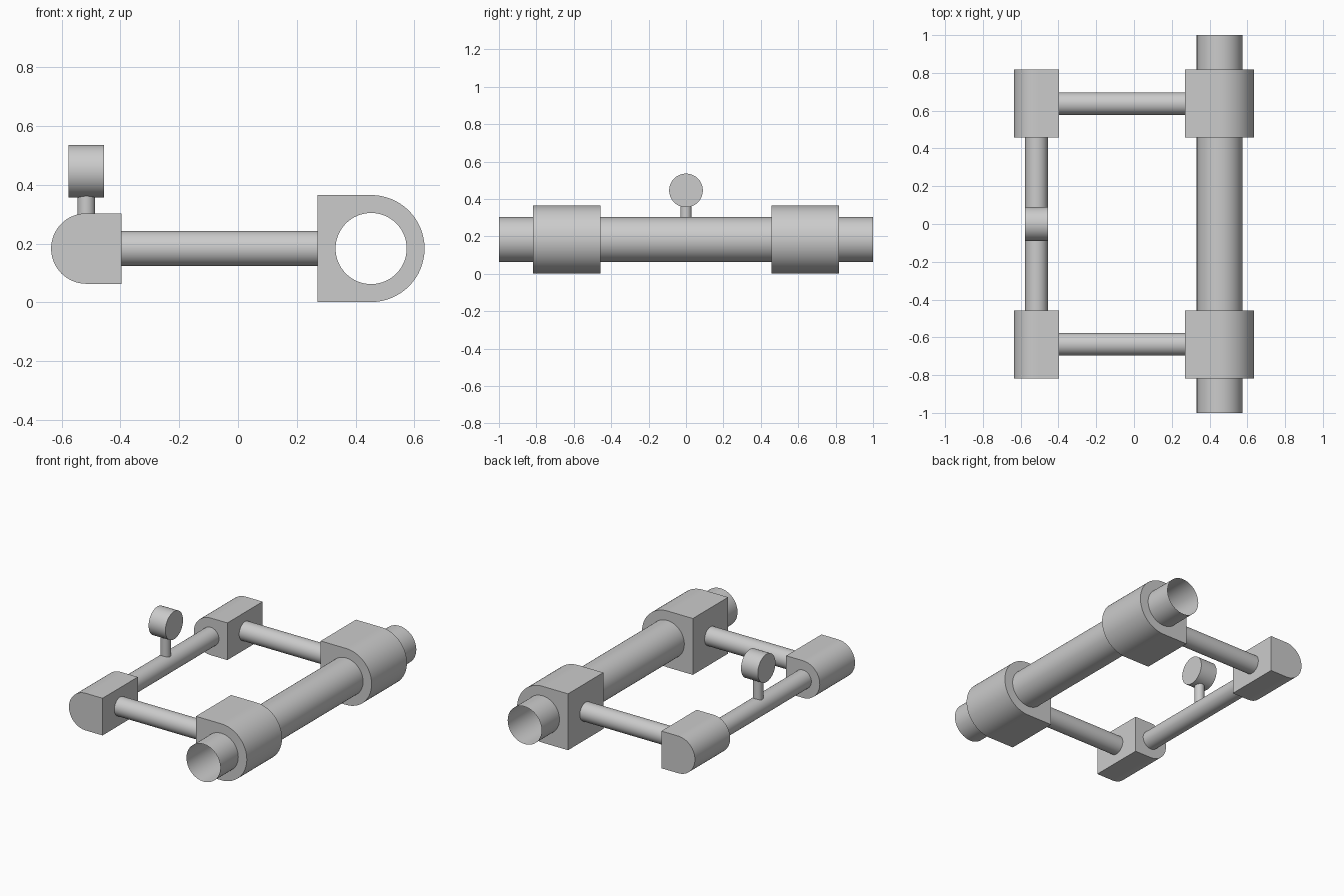
import bpy, bmesh
from math import cos, sin, pi, radians
from mathutils import Vector

if "Cube" in bpy.data.objects:
    bpy.data.objects.remove(bpy.data.objects["Cube"])

SEG = 64
grey = bpy.data.materials.new("plain_grey")
grey.diffuse_color = (0.6, 0.6, 0.6, 1)
grey.use_nodes = True
grey.node_tree.nodes["Principled BSDF"].inputs["Base Color"].default_value = grey.diffuse_color


def finish(name, bm):
    me = bpy.data.meshes.new(name)
    bm.to_mesh(me)
    bm.free()
    me.shade_smooth()
    me.set_sharp_from_angle(angle=radians(30))
    me.materials.append(grey)
    ob = bpy.data.objects.new(name, me)
    bpy.context.collection.objects.link(ob)
    return ob


def rod(name, a, b, r, caps=True):
    """Cylinder from point a to point b."""
    a, b = Vector(a), Vector(b)
    bm = bmesh.new()
    bmesh.ops.create_cone(bm, cap_ends=caps, segments=SEG,
                          radius1=r, radius2=r, depth=(b - a).length)
    ob = finish(name, bm)
    ob.location = (a + b) / 2
    ob.rotation_mode = 'QUATERNION'
    ob.rotation_quaternion = (b - a).to_track_quat('Z', 'Y')
    return ob


def block(name, x, z, r, side, y0, y1, bore=0):
    """D-shaped block along y: square on the given side, round on the other."""
    bm = bmesh.new()

    def ring(y, radius, square):
        out = []
        for i in range(SEG):
            c, s = cos(2 * pi * i / SEG), sin(2 * pi * i / SEG)
            k = radius
            if square and side * c > 1e-6:
                k /= max(abs(c), abs(s))
            out.append(bm.verts.new((x + k * c, y, z + k * s)))
        return out

    front, back = ring(y0, r, True), ring(y1, r, True)
    for i in range(SEG):
        bm.faces.new((front[i], back[i], back[(i + 1) % SEG], front[(i + 1) % SEG]))
    if bore:
        fi, bi = ring(y0, bore, False), ring(y1, bore, False)
        for i in range(SEG):
            j = (i + 1) % SEG
            bm.faces.new((front[i], front[j], fi[j], fi[i]))
            bm.faces.new((back[j], back[i], bi[i], bi[j]))
    else:
        bm.faces.new(front)
        bm.faces.new(back[::-1])
    return finish(name, bm)


XL, XR, Z = -0.516, 0.453, 0.183   # small rod axis, big tube axis, height

# Open thin-walled main tube
rod("main_tube", (XR, -1, Z), (XR, 1, Z), 0.121, caps=False)

# Clamp blocks, end blocks and cross rods at both ends
for label, s in (("front", -1), ("back", 1)):
    y0, y1 = sorted((s * 0.457, s * 0.817))
    block(label + "_clamp_block", XR, Z, 0.182, -1, y0, y1, bore=0.121)
    block(label + "_end_block", XL, Z, 0.12, 1, y0, y1)
    rod(label + "_cross_rod", (XL + 0.12, s * 0.637, Z), (XR - 0.182, s * 0.637, Z), 0.06)

# Side rod with stem and round knob
rod("side_rod", (XL, -0.457, Z), (XL, 0.457, Z), 0.06)
rod("knob_stem", (XL, 0, Z + 0.03), (XL, 0, 0.37), 0.03)
rod("knob", (XL - 0.06, 0, 0.446), (XL + 0.06, 0, 0.446), 0.09)
